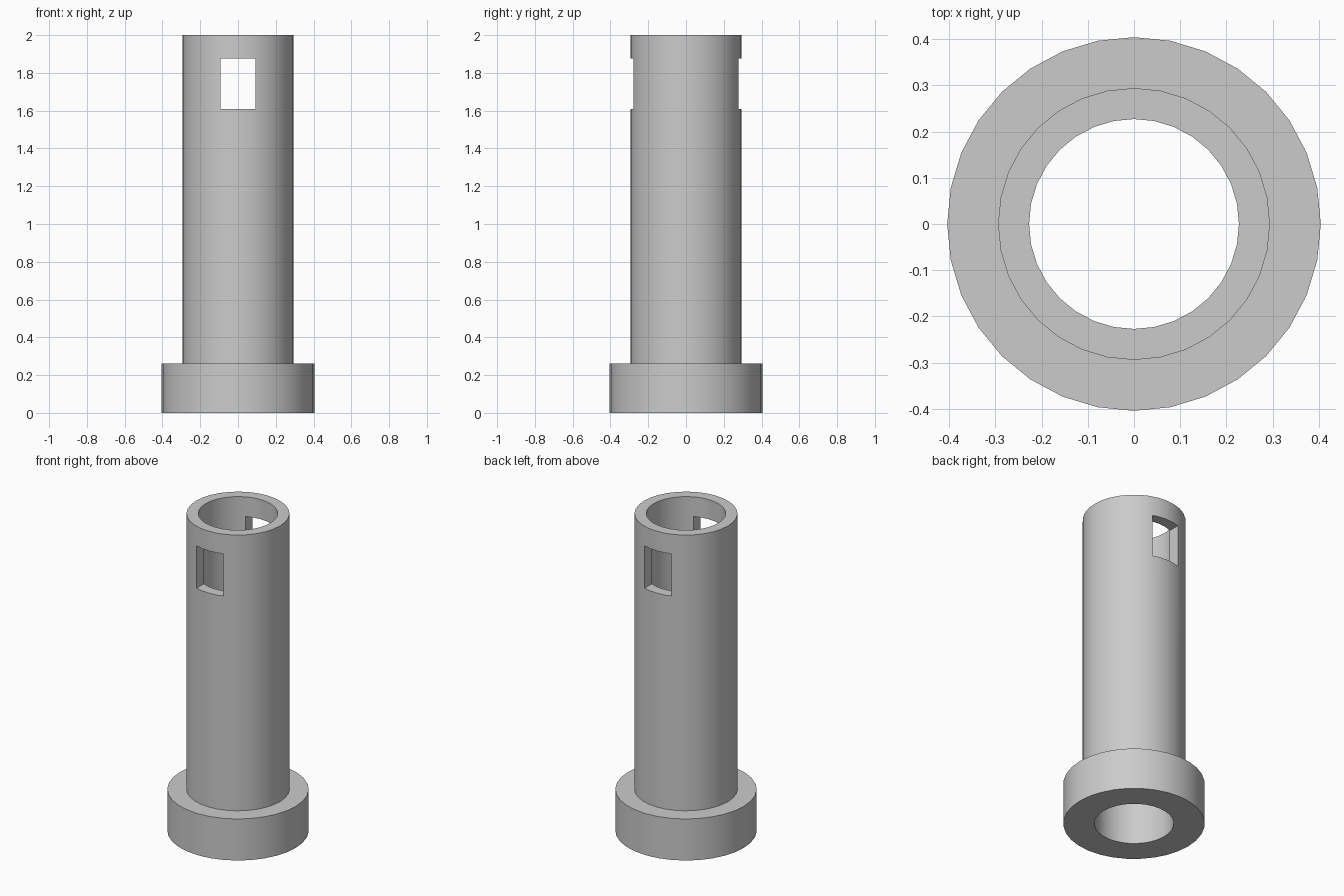
import bpy
import bmesh
import math
from mathutils import Matrix, Vector

SIDES = 32
BORE, TUBE, COLLAR = 0.227, 0.294, 0.404
COLLAR_TOP, HEIGHT = 0.262, 2.0
WINDOW_WIDTH, WINDOW_LOW, WINDOW_HIGH = 0.187, 1.61, 1.876

default = bpy.data.objects.get("Cube")
if default:
    bpy.data.objects.remove(default, do_unlink=True)

# Plain grey material
grey = bpy.data.materials.new("plain grey")
grey.use_nodes = True
colour = (0.6, 0.6, 0.6, 1)
grey.diffuse_color = colour
grey.node_tree.nodes["Principled BSDF"].inputs["Base Color"].default_value = colour


def add_object(name, bm):
    bmesh.ops.recalc_face_normals(bm, faces=bm.faces)
    mesh = bpy.data.meshes.new(name)
    bm.to_mesh(mesh)
    bm.free()
    mesh.materials.append(grey)
    obj = bpy.data.objects.new(name, mesh)
    bpy.context.collection.objects.link(obj)
    return obj


# Flanged sleeve: a closed wall profile turned around the z axis
profile = [(BORE, 0), (COLLAR, 0), (COLLAR, COLLAR_TOP),
           (TUBE, COLLAR_TOP), (TUBE, HEIGHT), (BORE, HEIGHT)]
bm = bmesh.new()
points = [bm.verts.new((0, r, z)) for r, z in profile]
edges = [bm.edges.new((a, b)) for a, b in zip(points, points[1:] + points[:1])]
bmesh.ops.spin(bm, geom=points + edges, cent=(0, 0, 0), axis=(0, 0, 1),
               angle=math.tau, steps=SIDES, use_duplicate=False)
bmesh.ops.remove_doubles(bm, verts=bm.verts, dist=0.0005)
sleeve = add_object("flanged_sleeve", bm)

# Window cutter: passes through the front and back walls
bm = bmesh.new()
place = Matrix.Translation(Vector((0, 0, (WINDOW_LOW + WINDOW_HIGH) / 2)))
size = Matrix.Diagonal((WINDOW_WIDTH, 1, WINDOW_HIGH - WINDOW_LOW, 1))
bmesh.ops.create_cube(bm, size=1, matrix=place @ size)
cutter = add_object("window_cutter", bm)
cutter.hide_render = True

cut = sleeve.modifiers.new("windows", 'BOOLEAN')
cut.operation = 'DIFFERENCE'
cut.solver = 'EXACT'
cut.object = cutter

# Apply the cut, drop the cutter and smooth the round walls
bpy.ops.object.select_all(action='DESELECT')
bpy.context.view_layer.objects.active = sleeve
sleeve.select_set(True)
bpy.ops.object.modifier_apply(modifier=cut.name)
bpy.data.objects.remove(cutter, do_unlink=True)
bpy.ops.object.shade_smooth_by_angle(angle=math.radians(30))
